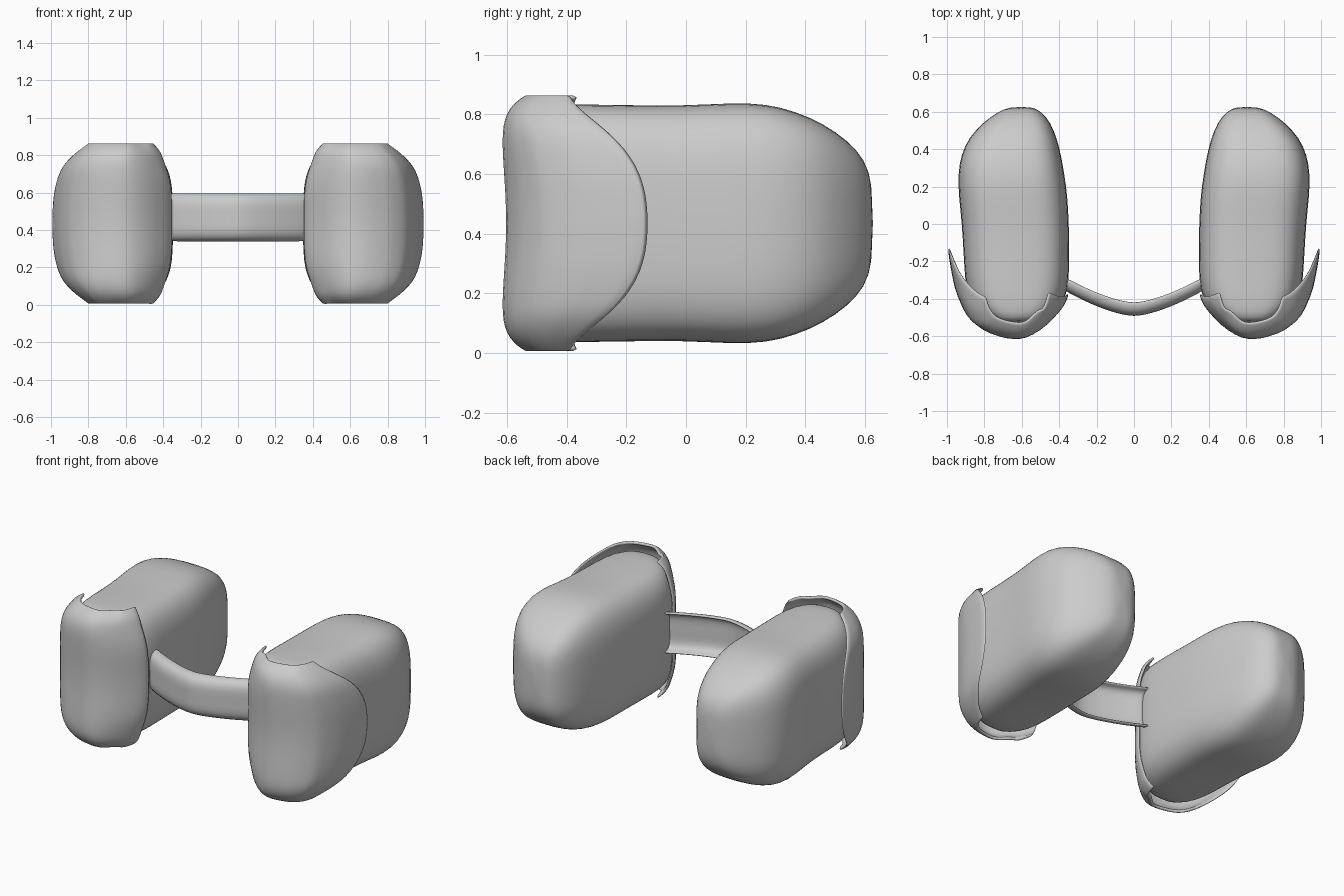
import bpy, bmesh, math

cube = bpy.data.objects.get("Cube")
if cube:
    bpy.data.objects.remove(cube, do_unlink=True)

MID_Z = 0.435

grey = bpy.data.materials.new("plain grey")
grey.use_nodes = True
grey.diffuse_color = (0.6, 0.6, 0.6, 1)
grey.node_tree.nodes["Principled BSDF"].inputs["Base Color"].default_value = (0.6, 0.6, 0.6, 1)


def lerp(points, t):
    """Read a value off a list of (position, value) points."""
    for (a, va), (b, vb) in zip(points, points[1:]):
        if t <= b:
            return va + (vb - va) * max(0, (t - a) / (b - a))
    return points[-1][1]


def skin(name, rows, closed=False, thickness=0, mirror=False):
    """Join rows of points into a smooth surface."""
    bm = bmesh.new()
    grid = [[bm.verts.new(p) for p in row] for row in rows]
    count = len(grid[0])
    for r, s in zip(grid, grid[1:]):
        for i in range(count if closed else count - 1):
            j = (i + 1) % count
            bm.faces.new((r[i], r[j], s[j], s[i]))
    if closed:
        bm.faces.new(grid[0])
        bm.faces.new(grid[-1])
        bmesh.ops.recalc_face_normals(bm, faces=bm.faces)
    mesh = bpy.data.meshes.new(name)
    if mirror:
        for v in bm.verts:
            v.co.x = -v.co.x
        bmesh.ops.reverse_faces(bm, faces=bm.faces)
    bm.to_mesh(mesh)
    bm.free()
    mesh.materials.append(grey)
    ob = bpy.data.objects.new(name, mesh)
    bpy.context.collection.objects.link(ob)
    if thickness:
        solid = ob.modifiers.new("thickness", 'SOLIDIFY')
        solid.thickness = thickness
        solid.offset = -1
    sub = ob.modifiers.new("smooth", 'SUBSURF')
    sub.levels = sub.render_levels = 1
    bpy.ops.object.select_all(action='DESELECT')
    ob.select_set(True)
    bpy.context.view_layer.objects.active = ob
    bpy.ops.object.shade_smooth_by_angle(angle=math.radians(50))
    return ob


# Rounded block sections: depth, inner x, outer x, half height
STATIONS = [
    (-0.54, 0.55, 0.71, 0.36), (-0.50, 0.46, 0.79, 0.39), (-0.44, 0.39, 0.86, 0.40),
    (-0.36, 0.35, 0.90, 0.40), (-0.20, 0.345, 0.91, 0.397), (0.0, 0.347, 0.92, 0.395),
    (0.15, 0.355, 0.938, 0.405), (0.27, 0.372, 0.942, 0.402), (0.37, 0.39, 0.925, 0.375),
    (0.46, 0.412, 0.885, 0.335), (0.54, 0.445, 0.81, 0.28), (0.60, 0.492, 0.73, 0.215),
    (0.627, 0.545, 0.66, 0.13),
]


def block_rows(sides=32, power=3.6):
    rows = []
    for y, inner, outer, half in STATIONS:
        row = []
        for i in range(sides):
            a = math.tau * (i + 0.5) / sides
            c, s = math.cos(a), math.sin(a)
            x = math.copysign(abs(c) ** (2 / power), c)
            z = math.copysign(abs(s) ** (2 / power), s)
            row.append(((inner + outer) / 2 + x * (outer - inner) / 2, y, MID_Z + z * half))
        rows.append(row)
    return rows


# Wrapped front shell: edges narrow and curl back towards top and bottom
INNER = [(0, 0.345), (0.4, 0.347), (0.62, 0.365), (0.9, 0.41), (1, 0.45)]
OUTER = [(0, 1.0), (0.3, 0.995), (0.5, 0.98), (0.68, 0.955), (0.85, 0.89), (1, 0.80)]
WRAP = [(0, -0.39), (0.04, -0.45), (0.18, -0.55), (0.3, -0.60), (0.4, -0.622), (0.54, -0.615),
        (0.72, -0.57), (0.85, -0.50), (0.94, -0.36), (1, -0.14)]
SHELL_U = [0, 0.04, 0.1, 0.18, 0.3, 0.4, 0.54, 0.64, 0.72, 0.79, 0.85, 0.9, 0.94, 0.97, 1]


def shell_rows(levels=20):
    rows = []
    for k in range(levels + 1):
        t = math.sin(math.pi * (k / levels - 0.5))
        a = abs(t)
        inner, outer = lerp(INNER, a), lerp(OUTER, a)
        row = []
        for u in SHELL_U:
            y = lerp(WRAP, u)
            if u > 0.4:
                y = -0.622 + (y + 0.622) * (1 - 0.7 * a ** 3)
            y += 0.09 * a ** 10 * (1 if u > 0.1 else 0.3) + 0.015 * (1 - a * a) ** 4
            row.append((inner + u * (outer - inner), y, MID_Z + t * 0.432))
        rows.append(row)
    return rows


# Bowed bridge with a channel section open to the back
CHANNEL = [(0.075, -0.13), (0.04, -0.127), (0.012, -0.105), (0, -0.065), (0.004, 0),
           (0, 0.065), (0.012, 0.105), (0.04, 0.127), (0.075, 0.13)]


def bridge_rows(steps=16):
    rows = []
    for i in range(steps + 1):
        x = 0.37 * (2 * i / steps - 1)
        bow = -0.495 + 0.125 * (abs(x) / 0.35) ** 1.5
        rows.append([(x, bow + dy, 0.468 + dz) for dy, dz in CHANNEL])
    return rows


for side, flip in (("left", False), ("right", True)):
    skin(side + "_block", block_rows(), closed=True, mirror=flip)
    skin(side + "_front_shell", shell_rows(), thickness=0.018, mirror=flip)
bridge = skin("bridge", bridge_rows(), thickness=0.014)
bridge.data.flip_normals()
